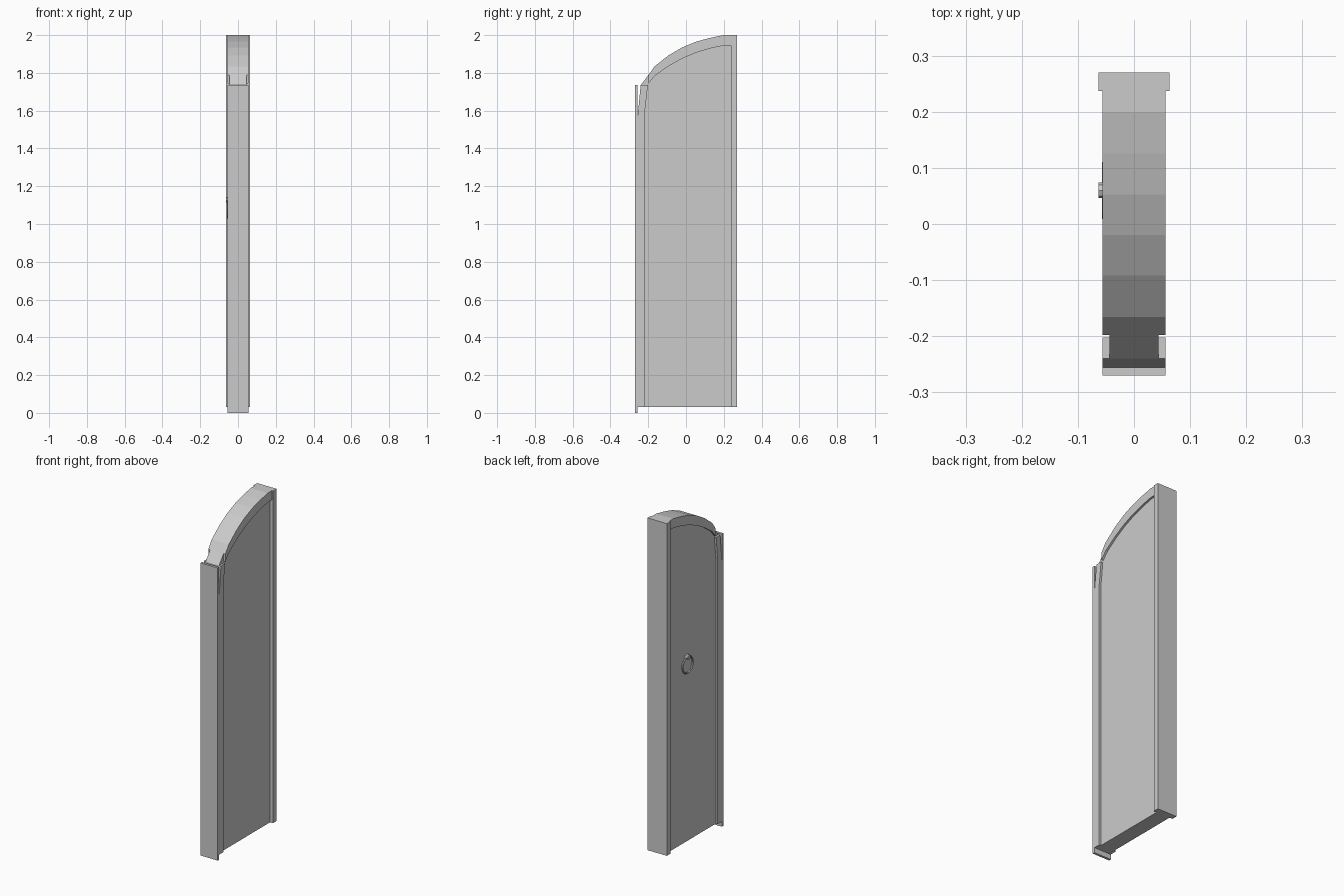
import bpy, bmesh, math

if "Cube" in bpy.data.objects:
    bpy.data.objects.remove(bpy.data.objects["Cube"])


def extrude_profile(name, pts, half):
    """Solid from a (y, z) outline, extruded symmetrically along x."""
    bm = bmesh.new()
    face = bm.faces.new([bm.verts.new((-half, y, z)) for y, z in pts])
    res = bmesh.ops.extrude_face_region(bm, geom=[face])
    verts = [g for g in res["geom"] if isinstance(g, bmesh.types.BMVert)]
    bmesh.ops.translate(bm, verts=verts, vec=(2 * half, 0, 0))
    bmesh.ops.recalc_face_normals(bm, faces=bm.faces)
    me = bpy.data.meshes.new(name)
    bm.to_mesh(me)
    bm.free()
    ob = bpy.data.objects.new(name, me)
    bpy.context.collection.objects.link(ob)
    return ob


FRAME, PANEL, EDGE, BASE = 0.056, 0.044, 0.0635, 0.03

# Half-arch curves: outer and inner edge of the top rail
outer = [(-0.198, 1.79), (-0.166, 1.835), (-0.092, 1.893), (-0.02, 1.935),
         (0.053, 1.965), (0.126, 1.985), (0.2, 2.0), (0.237, 2.0)]
inner = [(-0.198, 1.745), (-0.166, 1.784), (-0.092, 1.836), (-0.02, 1.876),
         (0.053, 1.907), (0.126, 1.929), (0.2, 1.945), (0.237, 1.945)]
middle = [(a[0], (a[1] + b[1]) / 2) for a, b in zip(outer, inner)]

extrude_profile("arched_top_rail", outer + inner[::-1], FRAME)

# Recessed panel, with the narrow tongue that joins rail and post
extrude_profile("door_panel",
                [(0.237, BASE), (-0.217, BASE), (-0.217, 1.6), (-0.202, 1.735),
                 (-0.24, 1.735), (-0.198, 1.79)] + middle, PANEL)

# Meeting post with the sloped notch at its top
extrude_profile("front_post",
                [(-0.256, BASE), (-0.217, BASE), (-0.217, 1.6), (-0.202, 1.735),
                 (-0.24, 1.735), (-0.256, 1.57)], FRAME)

# Thin cover strip on the front edge, reaching the floor
extrude_profile("front_cover_strip",
                [(-0.27, 0), (-0.256, 0), (-0.256, 1.735), (-0.27, 1.735)], FRAME)

# Wide hinge stile at the back
extrude_profile("hinge_stile",
                [(0.237, BASE), (0.27, BASE), (0.27, 2.0), (0.237, 2.0)], EDGE)

# Ring pull hanging from a small boss on the left face
bpy.ops.mesh.primitive_torus_add(major_segments=16, minor_segments=6,
                                 major_radius=0.048, minor_radius=0.005,
                                 location=(-0.053, 0.06, 1.08),
                                 rotation=(0, math.pi / 2, 0))
bpy.context.object.name = "ring_pull"
bpy.ops.mesh.primitive_cylinder_add(vertices=8, radius=0.014, depth=0.022,
                                    location=(-0.052, 0.06, 1.128),
                                    rotation=(0, math.pi / 2, 0))
bpy.context.object.name = "ring_boss"
